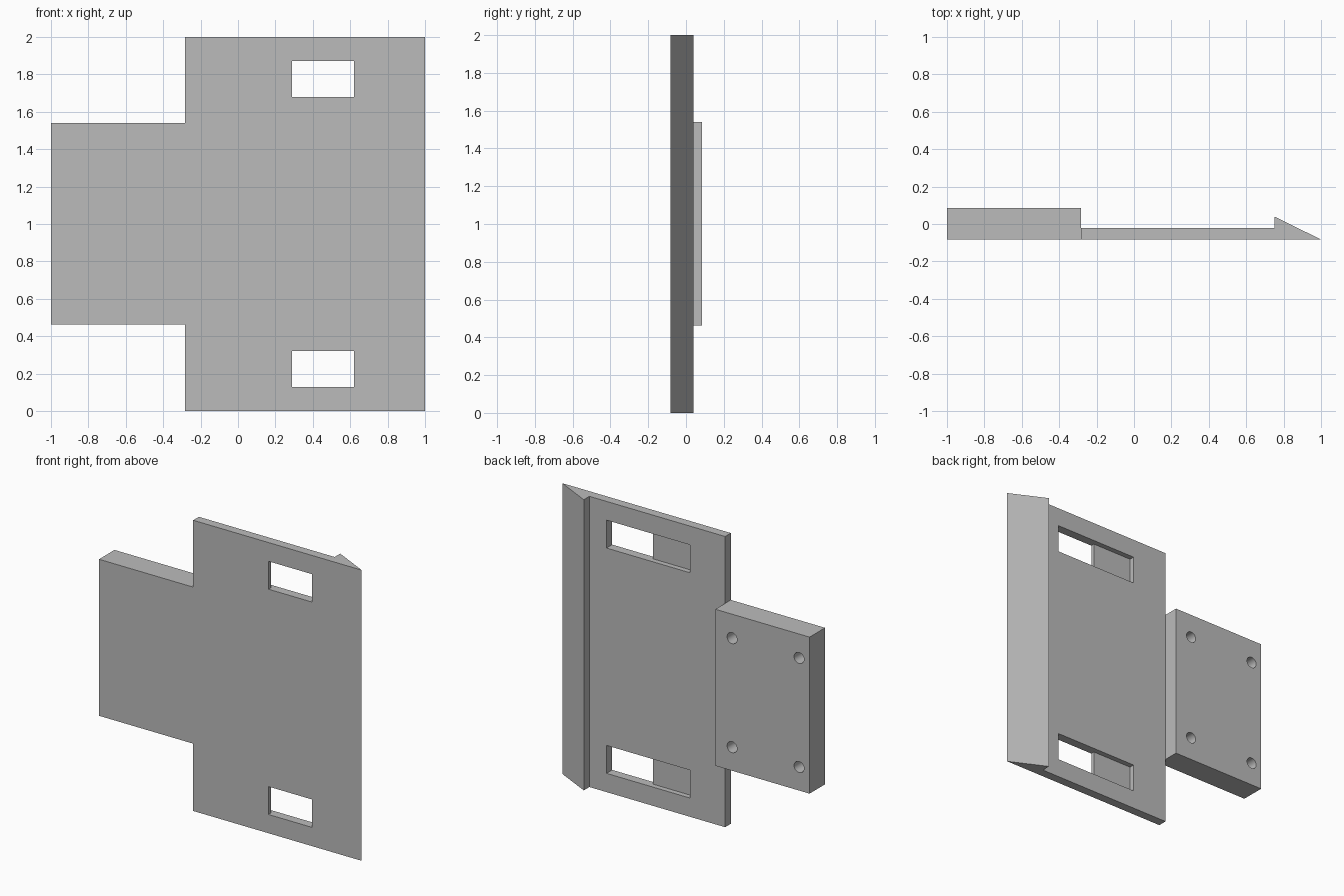
import bpy
import bmesh
from mathutils import Matrix

cube = bpy.data.objects.get("Cube")
if cube:
    bpy.data.objects.remove(cube, do_unlink=True)

grey = bpy.data.materials.new("plain grey")
grey.use_nodes = True
colour = (0.5, 0.5, 0.5, 1)
grey.diffuse_color = colour
grey.node_tree.nodes["Principled BSDF"].inputs["Base Color"].default_value = colour

FRONT, BACK = -0.083, 0.085
PLATE_BACK, POCKET_FLOOR = -0.021, -0.057
SPLIT = -0.283


def add_object(name, bm):
    bmesh.ops.recalc_face_normals(bm, faces=bm.faces)
    mesh = bpy.data.meshes.new(name)
    bm.to_mesh(mesh)
    bm.free()
    mesh.materials.append(grey)
    obj = bpy.data.objects.new(name, mesh)
    bpy.context.collection.objects.link(obj)
    return obj


def prism(name, profile, bottom, top):
    """Raise an (x, y) outline from bottom to top."""
    bm = bmesh.new()
    face = bm.faces.new([bm.verts.new((x, y, bottom)) for x, y in profile])
    raised = bmesh.ops.extrude_face_region(bm, geom=[face])["geom"]
    verts = [g for g in raised if isinstance(g, bmesh.types.BMVert)]
    bmesh.ops.translate(bm, verts=verts, vec=(0, 0, top - bottom))
    return add_object(name, bm)


def box(name, x0, x1, y0, y1, z0, z1):
    return prism(name, [(x0, y0), (x1, y0), (x1, y1), (x0, y1)], z0, z1)


def drill(name, x, z, radius, depth):
    """Round cutter entering the back of the block."""
    bm = bmesh.new()
    bmesh.ops.create_cone(bm, cap_ends=True, segments=32, radius1=radius,
                          radius2=radius, depth=2 * depth)
    bmesh.ops.rotate(bm, verts=bm.verts, matrix=Matrix.Rotation(1.5707963, 3, 'X'))
    bmesh.ops.translate(bm, verts=bm.verts, vec=(x, BACK, z))
    return add_object(name, bm)


def boolean(target, other, operation):
    mod = target.modifiers.new(other.name, 'BOOLEAN')
    mod.operation = operation
    mod.solver = 'EXACT'
    mod.object = other
    bpy.context.view_layer.objects.active = target
    bpy.ops.object.modifier_apply(modifier=mod.name)
    bpy.data.objects.remove(other, do_unlink=True)


# Thin plate ending in a wedge-shaped lip
plate = prism("latch_plate", [(SPLIT, FRONT), (1, FRONT), (0.75, 0.04),
                              (0.75, PLATE_BACK), (SPLIT, PLATE_BACK)], 0, 2)

# Each slot: a wide pocket in the back with a shorter window right through
for z in (0.225, 1.775):
    z0, z1 = z - 0.096, z + 0.096
    boolean(plate, box("pocket", -0.015, 0.62, POCKET_FLOOR, 0.2, z0, z1), 'DIFFERENCE')
    boolean(plate, box("window", 0.29, 0.62, -0.2, 0.2, z0, z1), 'DIFFERENCE')

# Thick mounting block with four blind screw holes in its back
block = box("mounting_block", -1, SPLIT, FRONT, BACK, 0.463, 1.54)
for x in (-0.41, -0.92):
    for z in (0.625, 1.375):
        boolean(block, drill("screw_hole", x, z, 0.038, 0.12), 'DIFFERENCE')

# Smooth only the round hole walls
for obj in (plate, block):
    bpy.ops.object.select_all(action='DESELECT')
    obj.select_set(True)
    bpy.context.view_layer.objects.active = obj
    bpy.ops.object.shade_smooth_by_angle(angle=0.5)
